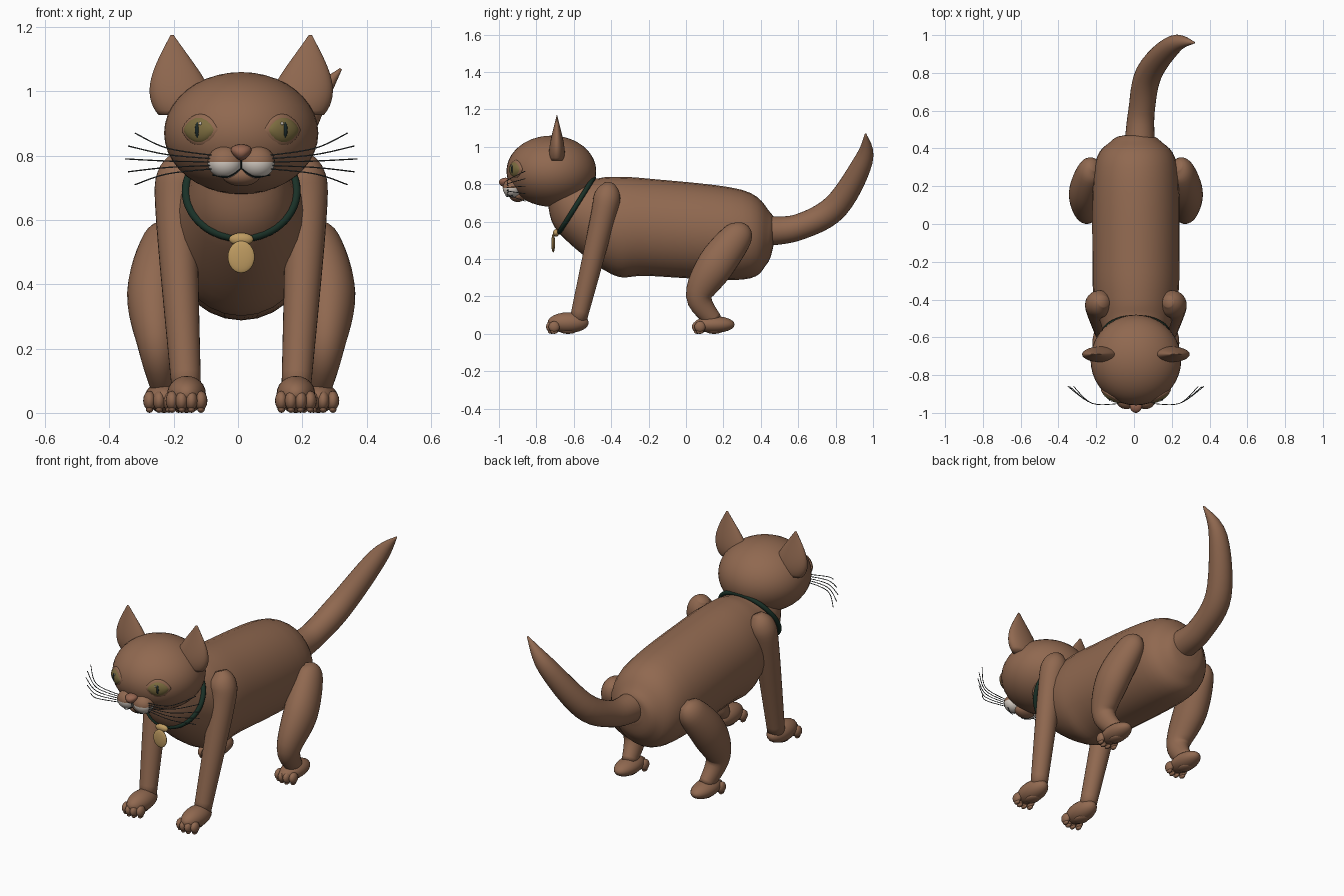
import bpy
import bmesh
from math import sin, cos, pi, tau, radians
from mathutils import Vector

cube = bpy.data.objects.get("Cube")
if cube:
    bpy.data.objects.remove(cube)

MIDDLE = 0.01  # mirror plane of the animal


def material(name, red, green, blue):
    mat = bpy.data.materials.new(name)
    mat.use_nodes = True
    mat.diffuse_color = (red, green, blue, 1)
    shader = mat.node_tree.nodes["Principled BSDF"]
    shader.inputs["Base Color"].default_value = mat.diffuse_color
    return mat


FUR = material("brown fur", 0.28, 0.14, 0.08)
NOSE = material("nose brown", 0.3, 0.13, 0.08)
WHITE = material("muzzle white", 0.66, 0.6, 0.54)
OLIVE = material("olive iris", 0.2, 0.15, 0.05)
DARK = material("pupil dark", 0.01, 0.02, 0.02)
GREEN = material("dark green collar", 0.01, 0.03, 0.02)
GOLD = material("tag gold", 0.52, 0.33, 0.12)
GREY = material("whisker grey", 0.06, 0.07, 0.07)


def finish(ob, name, mat):
    ob.name = name
    ob.data.materials.append(mat)
    ob.data.shade_smooth()
    return ob


def ball(name, mat, location, size, turn=0, segments=24):
    bpy.ops.mesh.primitive_uv_sphere_add(segments=segments, ring_count=segments // 2,
                                         radius=1, location=location, rotation=(0, 0, turn))
    ob = bpy.context.object
    ob.scale = size
    return finish(ob, name, mat)


def spline(rows, steps=6):
    """Smooth interpolation through rows of numbers."""
    rows = [Vector(row) for row in rows]
    padded = [rows[0]] + rows + [rows[-1]]
    result = []
    for before, start, end, after in zip(padded, padded[1:], padded[2:], padded[3:]):
        leave, arrive = (end - before) / 2, (after - start) / 2
        for step in range(steps):
            t = step / steps
            ease = t * t * (3 - 2 * t)
            result.append(start.lerp(end, ease) + leave * t * (1 - t) ** 2
                          - arrive * t * t * (1 - t))
    return result + [rows[-1]]


def loft(name, mat, rings, sides=28):
    """Skin a list of ellipses, each a centre and two half axes."""
    bm = bmesh.new()
    loops = []
    for centre, u, v in rings:
        angles = [tau * k / sides for k in range(sides)]
        loops.append([bm.verts.new(centre + u * cos(a) + v * sin(a)) for a in angles])
    for lower, upper in zip(loops, loops[1:]):
        for k in range(sides):
            bm.faces.new((lower[k - 1], lower[k], upper[k], upper[k - 1]))
    bm.faces.new(loops[0])
    bm.faces.new(loops[-1])
    bmesh.ops.recalc_face_normals(bm, faces=bm.faces)
    mesh = bpy.data.meshes.new(name)
    bm.to_mesh(mesh)
    bm.free()
    ob = bpy.data.objects.new(name, mesh)
    bpy.context.collection.objects.link(ob)
    return finish(ob, name, mat)


def limb(name, mat, rows, side=1, flatten=1.0):
    """Tube through rows of x offset, y, z and radius."""
    path = spline(rows)
    points = [Vector((MIDDLE + side * x, y, z)) for x, y, z, radius in path]
    rings = []
    for i, point in enumerate(points):
        along = (points[min(i + 1, len(points) - 1)] - points[max(i - 1, 0)]).normalized()
        across = Vector((1, 0, 0))
        across = (across - along * across.dot(along)).normalized()
        radius = path[i][-1]
        rings.append((point, across * radius * flatten, along.cross(across) * radius))
    return loft(name, mat, rings)


def thread(name, mat, points, side=1):
    return limb(name, mat, [(*point, 0.002) for point in points], side)


# Body and neck: back line y and z, belly line y and z, half width
rings = []
for back_y, back_z, belly_y, belly_z, width in spline([
        (0.47, 0.6, 0.47, 0.48, 0.06),
        (0.45, 0.65, 0.43, 0.37, 0.13),
        (0.3, 0.77, 0.3, 0.29, 0.22),
        (-0.2, 0.83, -0.2, 0.31, 0.23),
        (-0.4, 0.84, -0.4, 0.32, 0.22),
        (-0.5, 0.83, -0.68, 0.54, 0.165),
        (-0.6, 0.86, -0.74, 0.7, 0.13)]):
    back, belly = Vector((MIDDLE, back_y, back_z)), Vector((MIDDLE, belly_y, belly_z))
    rings.append(((back + belly) / 2, Vector((width, 0, 0)), (back - belly) / 2))
loft("body", FUR, rings)

# Tail
limb("tail", FUR, [(0.02, 0.43, 0.55, 0.08), (0.03, 0.6, 0.57, 0.07),
                   (0.07, 0.8, 0.68, 0.07), (0.2, 0.95, 0.93, 0.05),
                   (0.31, 0.96, 1.07, 0.004)])

# Head
ball("head", FUR, (MIDDLE, -0.72, 0.87), (0.24, 0.24, 0.19), segments=40)

for side, label in ((1, "left"), (-1, "right")):
    def at(x, y, z):
        return Vector((MIDDLE + side * x, y, z))

    # Ear: slices that swell from the base and close at the tip
    rings = []
    for step in range(1, 20):
        t = step / 20 + 0.049
        swell = sin(pi * t ** 0.5)
        outer = 0.22 + 0.065 * sin(pi * t ** 0.7)
        inner = 0.21 - 0.12 * swell
        rings.append((at((outer + inner) / 2, -0.69, 0.9 + 0.275 * t),
                      Vector(((outer - inner) / 2, 0, 0)), Vector((0, 0.042 * swell, 0))))
    loft(label + "_ear", FUR, rings)

    # Eye: pointed almonds for lid and iris, then pupil and glint
    turn = side * radians(31)
    for name, mat, size in (("eyelid", FUR, (0.067, 0.018, 0.05)),
                            ("iris", OLIVE, (0.06, 0.025, 0.043))):
        eye = ball(f"{label}_{name}", mat, at(0.127, -0.91, 0.88), size, turn)
        for vert in eye.data.vertices:
            vert.co.z *= max(1 - vert.co.x ** 2, 0) ** 0.3
    ball(label + "_pupil", DARK, at(0.127, -0.912, 0.88), (0.012, 0.027, 0.034), turn)
    ball(label + "_glint", WHITE, at(0.127, -0.935, 0.9), [0.005] * 3, segments=8)

    # Muzzle pad, white on its lower half
    pad = ball(label + "_muzzle", FUR, at(0.05, -0.93, 0.78), (0.055, 0.05, 0.05), segments=32)
    pad.data.materials.append(WHITE)
    for face in pad.data.polygons:
        face.material_index = int(face.center.z < 0)
    thread(label + "_mouth", DARK, [(0, -0.96, 0.76), (0.04, -0.96, 0.735),
                                    (0.09, -0.93, 0.74)], side)

    # Whiskers fan out and sweep back
    for k in range(5):
        root = 0.8 - k / 100
        tip = 0.87 - k / 25
        thread(f"{label}_whisker_{k}", GREY,
               [(0.08, -0.95, root), (0.23, -0.95, (root * 2 + tip) / 3),
                (0.33 + 0.03 * sin(pi * k / 4), -0.86, tip)], side)

    # Front leg, from shoulder to paw
    limb(label + "_front_leg", FUR, [(0.17, -0.41, 0.8, 0.03), (0.19, -0.42, 0.74, 0.07),
                                     (0.2, -0.45, 0.6, 0.065), (0.17, -0.58, 0.06, 0.045)], side)
    # Rear leg, through thigh, knee and hock
    limb(label + "_rear_leg", FUR, [(0.22, 0.31, 0.58, 0.03), (0.24, 0.28, 0.53, 0.08),
                                    (0.27, 0.16, 0.37, 0.1), (0.26, 0.07, 0.2, 0.07),
                                    (0.24, 0.15, 0.07, 0.045)], side, 0.85)

    # Paws with four toes and pads underneath
    for end, x, y, height in (("front", 0.17, -0.63, 0.06), ("rear", 0.24, 0.15, 0.05)):
        name = f"{label}_{end}"
        ball(name + "_paw", FUR, at(x, y, height), (0.06, 0.11, height - 0.005))
        ball(name + "_pad", FUR, at(x, y, 0.015), (0.035, 0.045, 0.015), segments=16)
        for k in range(4):
            spread = k - 1.5
            toe = at(x + spread * 0.03, y - 0.09 + spread ** 2 / 150, 0.038)
            ball(f"{name}_toe_{k}", FUR, toe, (0.02, 0.03, 0.03), segments=16)
            toe.z = 0.012
            ball(f"{name}_toe_pad_{k}", FUR, toe, (0.012, 0.02, 0.012), segments=12)

# Nose, groove and chin
nose = ball("nose", NOSE, (MIDDLE, -0.965, 0.81), (0.04, 0.035, 0.025))
for vert in nose.data.vertices:
    vert.co.x *= 0.75 + 0.3 * vert.co.z
thread("nose_groove", DARK, [(0, -0.965, 0.8), (0, -0.96, 0.76)])
ball("chin", FUR, (MIDDLE, -0.9, 0.74), (0.06, 0.045, 0.035))

# Collar, sunk into the chest at the front
bpy.ops.mesh.primitive_torus_add(major_segments=56, minor_segments=12, major_radius=0.172,
                                 minor_radius=0.013, location=(MIDDLE, -0.585, 0.69),
                                 rotation=(radians(58), 0, 0))
finish(bpy.context.object, "collar", GREEN)

# Hanging tag
ball("tag_loop", GOLD, (MIDDLE, -0.695, 0.54), (0.038, 0.016, 0.02))
ball("tag", GOLD, (MIDDLE, -0.71, 0.485), (0.042, 0.01, 0.05))
